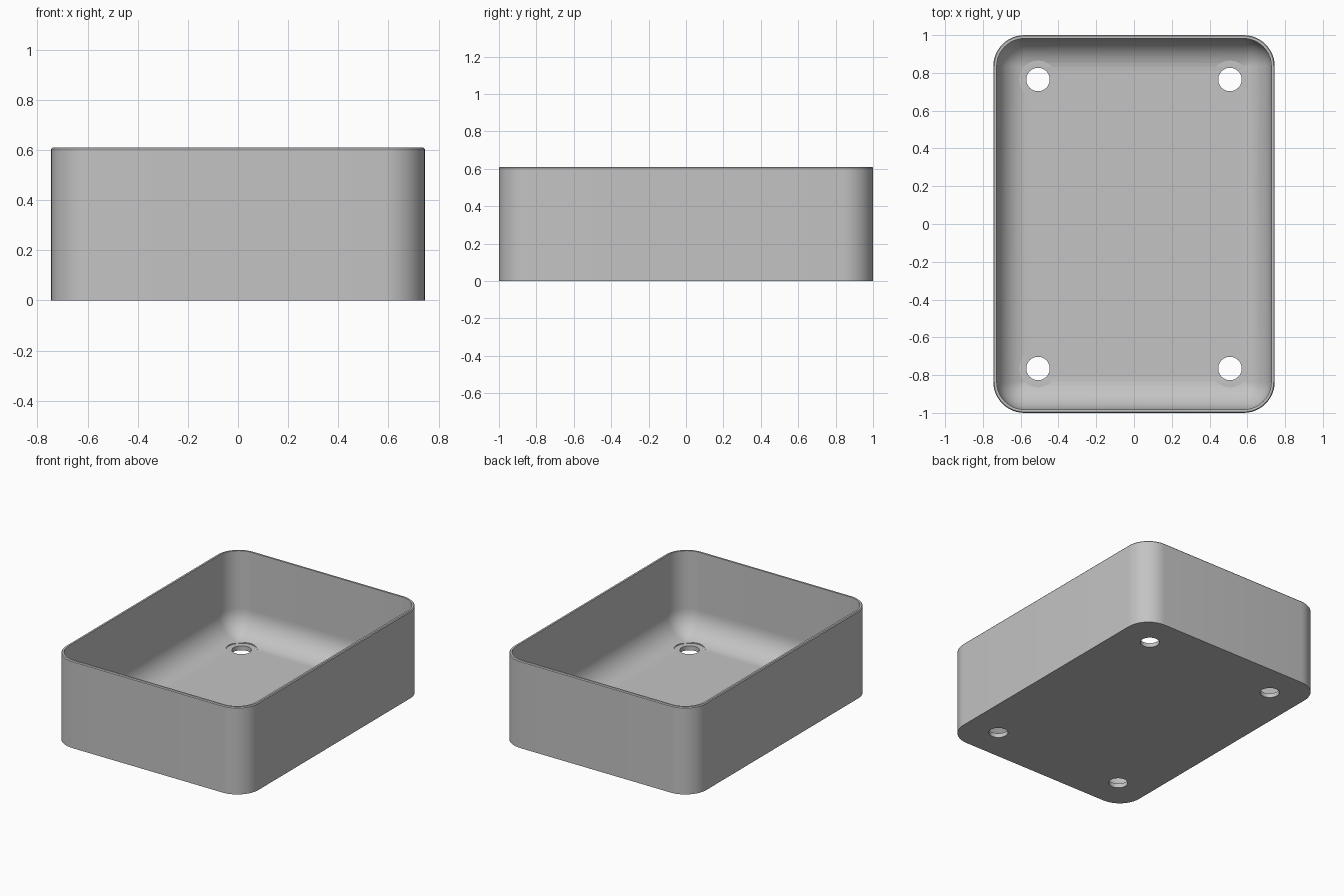
import bpy, bmesh, math

if "Cube" in bpy.data.objects:
    bpy.data.objects.remove(bpy.data.objects["Cube"])

HX, HY, H = 0.745, 1.0, 0.61      # half width, half depth, height
CORNER, WALL, FLOOR, FILLET = 0.165, 0.018, 0.03, 0.17
SEG = 12                          # segments per rounded corner

grey = bpy.data.materials.new("plain grey")
grey.diffuse_color = (0.55, 0.55, 0.55, 1)
grey.use_nodes = True
grey.node_tree.nodes["Principled BSDF"].inputs["Base Color"].default_value = grey.diffuse_color


def ring(bm, inset, z):
    """Rounded rectangle of vertices, inset from the outer wall."""
    r = max(CORNER - inset, 0.006)
    cx, cy = HX - inset - r, HY - inset - r
    verts = []
    for i, (sx, sy) in enumerate([(1, 1), (-1, 1), (-1, -1), (1, -1)]):
        for k in range(SEG + 1):
            a = math.pi / 2 * (i + k / SEG)
            verts.append(bm.verts.new((sx * cx + r * math.cos(a),
                                       sy * cy + r * math.sin(a), z)))
    return verts


# Section of the tray: up the outside, over the rim, down the inside fillet
profile = [(0, 0), (0, H - 0.006), (0.005, H), (WALL, H),
           (WALL, FLOOR + FILLET + 0.01)]
for k in range(13):
    a = math.pi / 2 * k / 12
    profile.append((WALL + FILLET * (1 - math.cos(a)),
                    FLOOR + FILLET * (1 - math.sin(a))))
profile.append((WALL + FILLET + 0.005, FLOOR))

bm = bmesh.new()
rings = [ring(bm, *p) for p in profile]
for a, b in zip(rings, rings[1:]):
    n = len(a)
    for i in range(n):
        j = (i + 1) % n
        bm.faces.new((a[i], a[j], b[j], b[i]))
bm.faces.new(rings[0][::-1])      # underside
bm.faces.new(rings[-1])           # inside floor
bmesh.ops.recalc_face_normals(bm, faces=bm.faces)
mesh = bpy.data.meshes.new("tray")
bm.to_mesh(mesh)
bm.free()
tray = bpy.data.objects.new("tray", mesh)
bpy.context.collection.objects.link(tray)
mesh.materials.append(grey)


def cut(x, y, radius, z0, z1):
    """Cut a vertical round hole through the tray."""
    bpy.ops.mesh.primitive_cylinder_add(vertices=48, radius=radius, depth=z1 - z0,
                                        location=(x, y, (z0 + z1) / 2))
    cutter = bpy.context.object
    cutter.name = "hole_cutter"
    cutter.hide_render = True
    cutter.data.materials.append(grey)
    mod = tray.modifiers.new("hole", 'BOOLEAN')
    mod.operation, mod.solver, mod.object = 'DIFFERENCE', 'EXACT', cutter
    bpy.ops.object.select_all(action='DESELECT')
    bpy.context.view_layer.objects.active = tray
    tray.select_set(True)
    bpy.ops.object.modifier_apply(modifier=mod.name)
    bpy.data.objects.remove(cutter)


# Four corner holes, each with a washer seat cut into the floor fillet
for sx in (-1, 1):
    for sy in (-1, 1):
        cut(sx * 0.508, sy * 0.765, 0.1, FLOOR + 0.001, 0.3)
        cut(sx * 0.508, sy * 0.765, 0.062, -0.1, 0.3)

bpy.ops.object.shade_smooth_by_angle(angle=math.radians(30))
